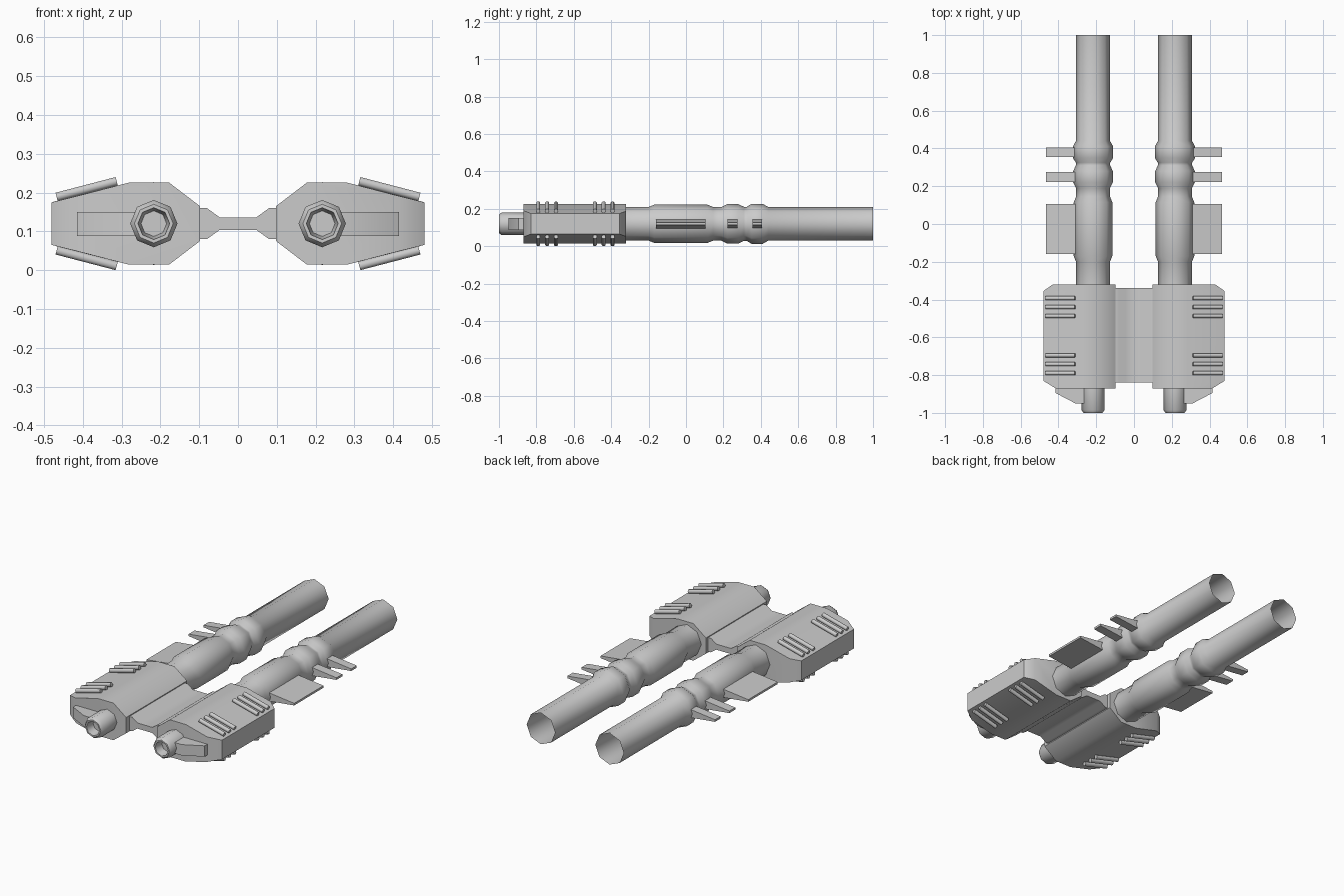
import bpy, math

if "Cube" in bpy.data.objects:
    bpy.data.objects.remove(bpy.data.objects["Cube"])

CX, CZ = 0.217, 0.12          # axis of the right-hand barrel


def make(name, verts, faces, mirror=True):
    me = bpy.data.meshes.new(name)
    me.from_pydata(verts, [], faces)
    ob = bpy.data.objects.new(name, me)
    bpy.context.collection.objects.link(ob)
    bpy.ops.object.select_all(action='DESELECT')
    ob.select_set(True)
    bpy.context.view_layer.objects.active = ob
    bpy.ops.object.mode_set(mode='EDIT')
    bpy.ops.mesh.select_all(action='SELECT')
    bpy.ops.mesh.normals_make_consistent(inside=False)
    bpy.ops.object.mode_set(mode='OBJECT')
    bpy.ops.object.shade_smooth_by_angle(angle=math.radians(50))
    if mirror:
        ob.modifiers.new("mirror", 'MIRROR').use_mirror_merge = False
    return ob


def loft(name, sections, cap_start=True, cap_end=True, mirror=True):
    """Skin a list of equal-length closed sections."""
    n = len(sections[0])
    verts = [p for s in sections for p in s]
    faces = [(i * n + j, i * n + (j + 1) % n, (i + 1) * n + (j + 1) % n, (i + 1) * n + j)
             for i in range(len(sections) - 1) for j in range(n)]
    if cap_start:
        faces.append(tuple(range(n)))
    if cap_end:
        faces.append(tuple(range(len(verts) - n, len(verts))))
    return make(name, verts, faces, mirror)


def ring(y, r, n=8):
    return [(CX + r * math.cos(2 * math.pi * k / n), y, CZ + r * math.sin(2 * math.pi * k / n))
            for k in range(n)]


# Engine pods, outer corners chamfered at both ends
def pod_section(y, outer, half):
    prof = [(0.098, 0.045), (0.178, 0.106), (0.28, 0.106), (outer, half)]
    return ([(x, y, CZ + h) for x, h in prof] +
            [(x, y, CZ - h) for x, h in reversed(prof)])


loft("engine_pod", [pod_section(-0.87, 0.415, 0.071), pod_section(-0.83, 0.48, 0.055),
                    pod_section(-0.355, 0.48, 0.055), pod_section(-0.32, 0.43, 0.068)])

# Bridge joining the pods
half = [(0.11, 0.04), (0.08, 0.04), (0.047, 0.016)]
top = [(-x, h) for x, h in half] + [(x, h) for x, h in reversed(half)]
outline = top + [(x, -h) for x, h in reversed(top)]
loft("bridge", [[(x, y, CZ + h) for x, h in outline] for y in (-0.84, -0.34)], mirror=False)

# Open-ended barrels with sleeve and two collars
barrel = [(-0.33, 0.09), (-0.20, 0.09), (-0.17, 0.102), (0.115, 0.102), (0.145, 0.09),
          (0.19, 0.09), (0.22, 0.105), (0.28, 0.105), (0.31, 0.091),
          (0.325, 0.091), (0.35, 0.107), (0.41, 0.107), (0.44, 0.09), (1.0, 0.09)]
loft("barrel", [ring(y, r) for y, r in barrel], cap_end=False)

# Hollow nozzles
nozzle = [(-0.86, 0.061), (-0.985, 0.061), (-1.0, 0.05), (-1.0, 0.041), (-0.95, 0.033)]
loft("nozzle", [ring(y, r) for y, r in nozzle])

# Wedge braces beside the nozzles
brace = [(0.2, -0.865), (0.2, -0.95), (0.31, -0.95), (0.415, -0.895), (0.415, -0.865)]
loft("nozzle_brace", [[(x, y, z) for x, y in brace] for z in (0.088, 0.15)])

# Tapered side fin and spikes
for name, y0, y1 in (("side_fin", -0.16, 0.105), ("rear_spike", 0.222, 0.275),
                     ("front_spike", 0.355, 0.405)):
    loft(name, [[(x, y0, CZ - h), (x, y1, CZ - h), (x, y1, CZ + h), (x, y0, CZ + h)]
                for x, h in ((0.28, 0.027), (0.467, 0.006))])

# Vent ribs on the sloping pod faces, above and below
tilt = math.radians(14.6)
c, s = math.cos(tilt), math.sin(tilt)
for side in (1, -1):
    for y in (-0.393, -0.44, -0.487, -0.695, -0.742, -0.79):
        secs = []
        for along in (-0.08, 0.08):
            sec = []
            for k in range(8):
                a = 2 * math.pi * k / 8 + math.pi / 8
                u, v = 0.0115 * math.cos(a), 0.012 * math.sin(a)
                sec.append((0.39 + along * c + v * s, y + u,
                            CZ + side * (0.089 - along * s + v * c)))
            secs.append(sec)
        loft("vent_rib", secs)
